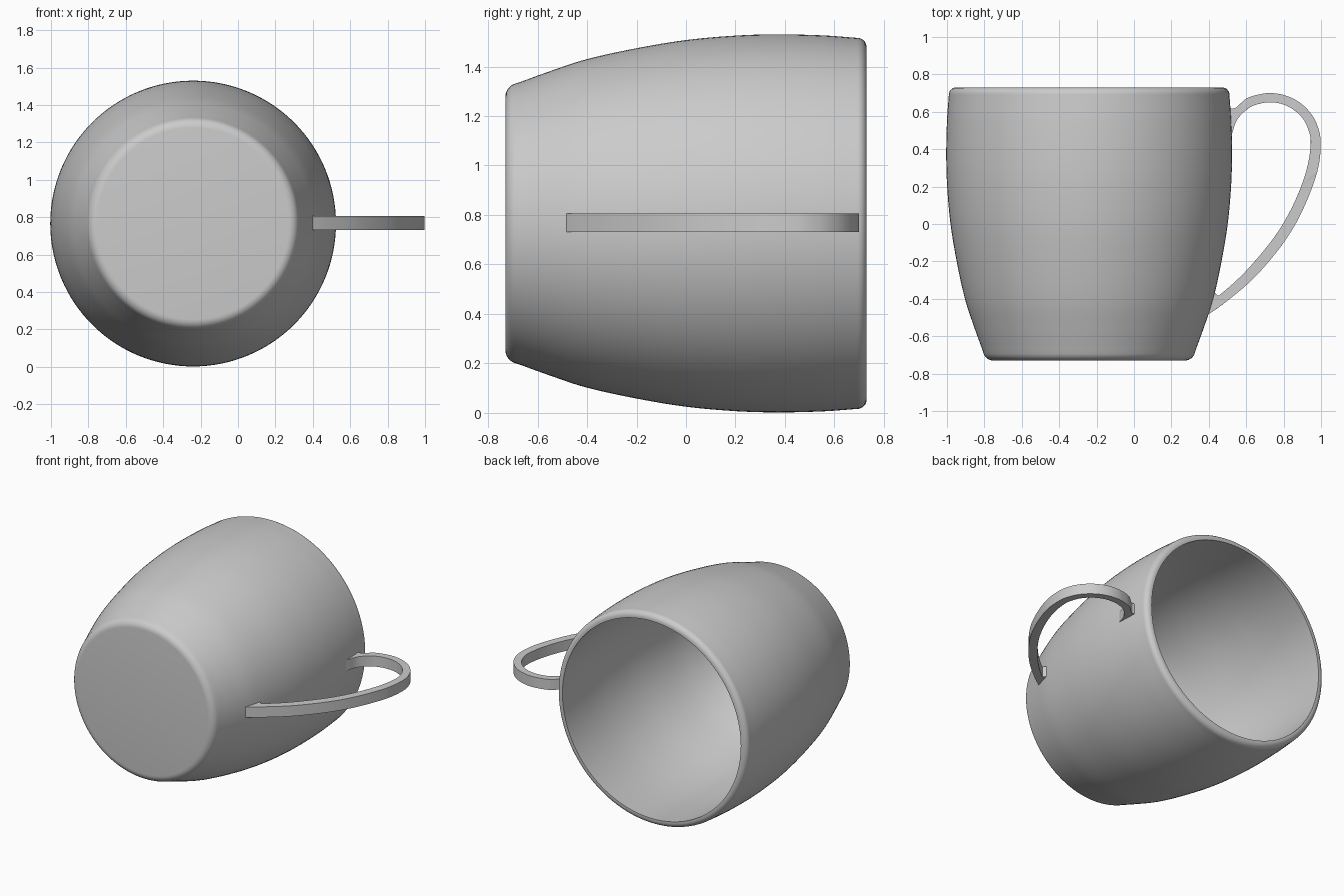
import bpy, bmesh, math
from mathutils import Vector

if "Cube" in bpy.data.objects:
    bpy.data.objects.remove(bpy.data.objects["Cube"])

CX, CZ = -0.24, 0.766      # axis of the cup, which lies along y
SEGMENTS = 128

grey = bpy.data.materials.new("plain_grey")
grey.diffuse_color = (0.6, 0.6, 0.6, 1)
grey.use_nodes = True
grey.node_tree.nodes["Principled BSDF"].inputs["Base Color"].default_value = grey.diffuse_color


def finish(name, bm, angle):
    bmesh.ops.recalc_face_normals(bm, faces=bm.faces)
    mesh = bpy.data.meshes.new(name)
    bm.to_mesh(mesh)
    bm.free()
    mesh.materials.append(grey)
    obj = bpy.data.objects.new(name, mesh)
    bpy.context.collection.objects.link(obj)
    bpy.ops.object.select_all(action='DESELECT')
    obj.select_set(True)
    bpy.context.view_layer.objects.active = obj
    bpy.ops.object.shade_smooth_by_angle(angle=math.radians(angle))
    return obj


def smooth_path(points, steps=6):
    """Catmull-Rom curve through the points."""
    p = [Vector(q) for q in points]
    p = [2 * p[0] - p[1]] + p + [2 * p[-1] - p[-2]]
    out = []
    for a, b, c, d in zip(p, p[1:], p[2:], p[3:]):
        for i in range(steps):
            t = i / steps
            out.append(0.5 * (2 * b + (c - a) * t + (2 * a - 5 * b + 4 * c - d) * t * t
                              + (3 * b - a - 3 * c + d) * t ** 3))
    return out + [p[-2]]


def arc(cx, cy, r, start, end, n=6):
    angles = [math.radians(start + (end - start) * i / n) for i in range(n + 1)]
    return [Vector((cx + r * math.cos(a), cy + r * math.sin(a))) for a in angles]


# Cup: closed profile of (radius, y) turned around the y axis
outer = smooth_path([(0.564, -0.69), (0.615, -0.55), (0.664, -0.40), (0.708, -0.20),
                     (0.741, 0.0), (0.759, 0.2), (0.764, 0.37), (0.760, 0.55), (0.750, 0.69)])
inner = smooth_path([(0.703, 0.73), (0.712, 0.55), (0.716, 0.37), (0.711, 0.2), (0.693, 0.0),
                     (0.660, -0.20), (0.616, -0.40), (0.567, -0.55), (0.525, -0.65)])
profile = ([Vector((0, -0.73))] + arc(0.512, -0.675, 0.055, -90, -20) + outer[1:]
           + arc(0.712, 0.692, 0.038, 10, 90) + inner
           + arc(0.485, -0.645, 0.04, -10, -90) + [Vector((0, -0.685))])
bm = bmesh.new()
verts = [bm.verts.new((CX + r, y, CZ)) for r, y in profile]
edges = [bm.edges.new(pair) for pair in zip(verts, verts[1:])]
bmesh.ops.spin(bm, geom=verts + edges, cent=(CX, 0, CZ), axis=(0, 1, 0),
               angle=2 * math.pi, steps=SEGMENTS, use_merge=True)
bmesh.ops.remove_doubles(bm, verts=bm.verts, dist=0.0005)
finish("cup", bm, 40)

# Handle: flat ear-shaped band, flared where it meets the cup
outside = smooth_path([(0.50, 0.625), (0.54, 0.62), (0.60, 0.67), (0.665, 0.692), (0.73, 0.70),
                       (0.80, 0.69), (0.87, 0.66), (0.93, 0.61), (0.975, 0.54), (0.998, 0.44),
                       (0.98, 0.28), (0.90, 0.07), (0.80, -0.10), (0.65, -0.28), (0.50, -0.41),
                       (0.395, -0.485), (0.375, -0.49)])
inside = smooth_path([(0.50, 0.44), (0.522, 0.475), (0.55, 0.555), (0.61, 0.617), (0.67, 0.643),
                      (0.73, 0.65), (0.79, 0.642), (0.85, 0.613), (0.90, 0.567), (0.93, 0.51),
                      (0.945, 0.43), (0.92, 0.28), (0.85, 0.10), (0.75, -0.07), (0.60, -0.25),
                      (0.47, -0.37), (0.445, -0.38), (0.42, -0.35), (0.40, -0.35)])
# Pair both edges of the band by index
count = 100
sample = lambda path, i: path[round(i * (len(path) - 1) / count)]
Z0, Z1 = 0.731, 0.806
bm = bmesh.new()
rings = []
for i in range(count + 1):
    a, b = sample(outside, i), sample(inside, i)
    rings.append([bm.verts.new((p.x, p.y, z)) for p, z in ((a, Z0), (a, Z1), (b, Z1), (b, Z0))])
for r, s in zip(rings, rings[1:]):
    for k in range(4):
        m = (k + 1) % 4
        bm.faces.new((r[k], r[m], s[m], s[k]))
bm.faces.new(rings[0])
bm.faces.new(rings[-1])
handle = finish("handle", bm, 40)
bevel = handle.modifiers.new("soft_edges", 'BEVEL')
bevel.width = 0.005
bevel.segments = 2
bevel.limit_method = 'ANGLE'
bevel.angle_limit = math.radians(60)
